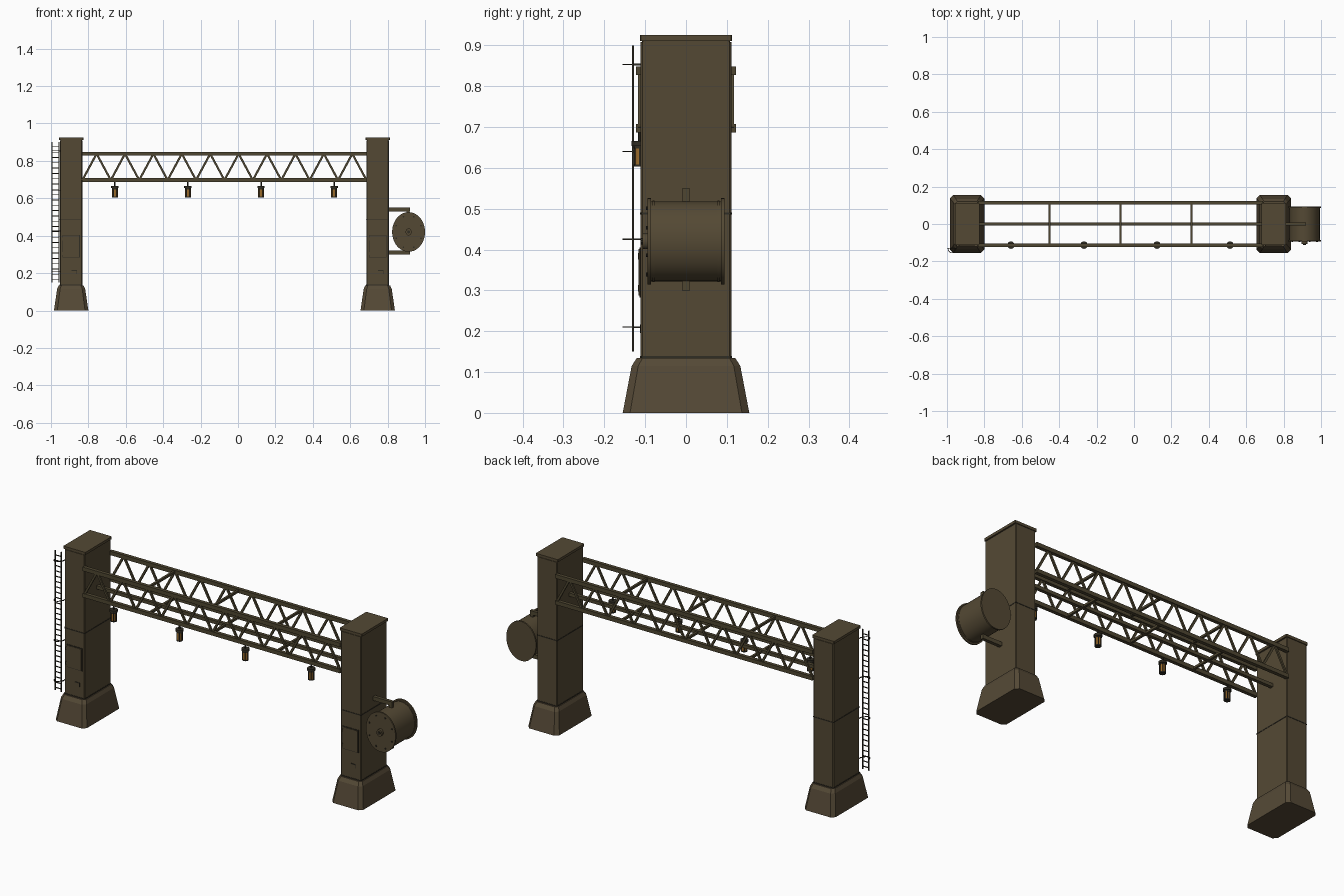
import bpy, bmesh, math
from mathutils import Vector, Matrix

if "Cube" in bpy.data.objects:
    bpy.data.objects.remove(bpy.data.objects["Cube"])


def material(name, rgb):
    m = bpy.data.materials.new(name)
    m.diffuse_color = (*rgb, 1)
    m.use_nodes = True
    m.node_tree.nodes["Principled BSDF"].inputs["Base Color"].default_value = m.diffuse_color
    return m


OLIVE = material("olive_paint", (0.088, 0.066, 0.034))
TRUSS = material("truss_olive", (0.078, 0.062, 0.031))
CONC = material("footing_brown", (0.090, 0.067, 0.037))
DARK = material("dark_metal", (0.030, 0.026, 0.017))
AMBER = material("amber_glass", (0.33, 0.15, 0.025))


def finish(name, bm, mat, smooth=False):
    bmesh.ops.recalc_face_normals(bm, faces=bm.faces[:])
    me = bpy.data.meshes.new(name)
    bm.to_mesh(me)
    bm.free()
    me.materials.append(mat)
    ob = bpy.data.objects.new(name, me)
    bpy.context.collection.objects.link(ob)
    if smooth:
        bpy.ops.object.select_all(action='DESELECT')
        ob.select_set(True)
        bpy.context.view_layer.objects.active = ob
        bpy.ops.object.shade_smooth_by_angle(angle=math.radians(35))
    return ob


def add_box(bm, lo, hi):
    lo, hi = Vector(lo), Vector(hi)
    m = Matrix.Translation((lo + hi) / 2) @ Matrix.Diagonal((*(hi - lo), 1))
    bmesh.ops.create_cube(bm, size=1, matrix=m)


def add_bar(bm, a, b, w, h):
    """Square bar from a to b; w is the width along the world y (or x) side."""
    a, b = Vector(a), Vector(b)
    d = b - a
    z = d.normalized()
    side = Vector((0, 1, 0)) if abs(z.y) < 0.9 else Vector((1, 0, 0))
    x = side.cross(z).normalized()
    y = z.cross(x)
    rot = Matrix((x, y, z)).transposed().to_4x4()
    m = Matrix.Translation((a + b) / 2) @ rot @ Matrix.Diagonal((h, w, d.length, 1))
    bmesh.ops.create_cube(bm, size=1, matrix=m)


def add_cyl(bm, c, r, depth, axis='Z', seg=16, rx=None):
    rot = Matrix.Rotation(math.pi / 2, 4, 'X') if axis == 'Y' else Matrix()
    m = Matrix.Translation(c) @ Matrix.Diagonal(((rx or r) / r, 1, 1, 1)) @ rot
    bmesh.ops.create_cone(bm, cap_ends=True, segments=seg, radius1=r, radius2=r,
                          depth=depth, matrix=m)


def loft(bm, cx, sections):
    """Stack of rectangles with cut corners: (half x, half y, cut, z)."""
    rings = []
    for hx, hy, c, z in sections:
        pts = [(hx, hy - c), (hx - c, hy), (c - hx, hy), (-hx, hy - c),
               (-hx, c - hy), (c - hx, -hy), (hx - c, -hy), (hx, c - hy)]
        rings.append([bm.verts.new((cx + x, y, z)) for x, y in pts])
    for r0, r1 in zip(rings, rings[1:]):
        for i in range(8):
            j = (i + 1) % 8
            bm.faces.new((r0[i], r0[j], r1[j], r1[i]))
    bm.faces.new(rings[0][::-1])
    bm.faces.new(rings[-1])


XL, XR = -0.892, 0.747
for side, cx in (("left", XL), ("right", XR)):
    # tapered footing
    bm = bmesh.new()
    loft(bm, cx, [(0.092, 0.155, 0.018, 0), (0.075, 0.133, 0.016, 0.115),
                  (0.066, 0.120, 0.014, 0.135)])
    finish(side + "_footing", bm, CONC)
    # box column with seam, collar and cap
    bm = bmesh.new()
    loft(bm, cx, [(0.060, 0.111, 0.004, 0.13), (0.060, 0.111, 0.004, 0.908)])
    loft(bm, cx, [(0.065, 0.1125, 0.002, 0.911), (0.065, 0.1125, 0.002, 0.925)])
    loft(bm, cx, [(0.057, 0.108, 0.003, 0.90), (0.057, 0.108, 0.003, 0.915)])
    finish(side + "_column", bm, OLIVE)
    bm = bmesh.new()
    for z in (0.137, 0.488):
        loft(bm, cx, [(0.0615, 0.1125, 0.004, z - 0.0025), (0.0615, 0.1125, 0.004, z + 0.0025)])
    finish(side + "_column_seams", bm, DARK)
    # access door with dark surround, hinges and latch
    bm = bmesh.new()
    add_box(bm, (cx - 0.047, -0.1135, 0.283), (cx + 0.047, -0.110, 0.405))
    add_box(bm, (cx + 0.002, -0.113, 0.212), (cx + 0.032, -0.110, 0.217))
    add_box(bm, (cx + 0.028, -0.113, 0.195), (cx + 0.032, -0.110, 0.217))
    finish(side + "_door_surround", bm, DARK)
    bm = bmesh.new()
    add_box(bm, (cx - 0.043, -0.116, 0.287), (cx + 0.043, -0.110, 0.401))
    for z in (0.305, 0.383):
        add_box(bm, (cx - 0.047, -0.118, z - 0.008), (cx - 0.040, -0.11, z + 0.008))
    finish(side + "_door", bm, OLIVE)

# truss girder between the columns
X0, X1, N = XL + 0.06, XR - 0.06, 10
ZB, ZT, YC = 0.697, 0.838, 0.113
bm = bmesh.new()
for s in (-1, 1):
    for z in (ZB, ZT):
        add_box(bm, (X0 - 0.003, s * YC - 0.0095, z - 0.0105), (X1 + 0.003, s * YC + 0.0095, z + 0.0105))
add_box(bm, (X0, -0.009, ZB - 0.009), (X1, 0.009, ZB + 0.009))
finish("truss_chords", bm, TRUSS)
bm = bmesh.new()
step = (X1 - X0) / N
for s in (-1, 1):
    y = s * YC
    for i in range(N):
        x = X0 + i * step
        add_bar(bm, (x, y, ZB), (x + step / 2, y, ZT), 0.009, 0.011)
        add_bar(bm, (x + step / 2, y, ZT), (x + step, y, ZB), 0.009, 0.011)
finish("truss_diagonals", bm, TRUSS)
bm = bmesh.new()
for k in (1, 2, 3):
    x = X0 + (X1 - X0) * k / 4
    for z in (ZB, ZT):
        add_bar(bm, (x, -YC, z), (x, YC, z), 0.012, 0.012)
finish("truss_cross_members", bm, TRUSS)

# hanging lamps
for i in range(4):
    x, y = -0.658 + 0.3905 * i, -YC
    bm = bmesh.new()
    add_cyl(bm, (x, y, 0.678), 0.004, 0.03, seg=8)
    add_cyl(bm, (x, y, 0.660), 0.020, 0.012)
    add_cyl(bm, (x, y, 0.651), 0.016, 0.008)
    add_cyl(bm, (x, y, 0.606), 0.016, 0.005)
    for k in range(6):
        a = k * math.pi / 3
        px, py = x + 0.0145 * math.cos(a), y + 0.0145 * math.sin(a)
        add_box(bm, (px - 0.002, py - 0.002, 0.606), (px + 0.002, py + 0.002, 0.652))
    finish("lamp_cage_%d" % (i + 1), bm, DARK, True)
    bm = bmesh.new()
    add_cyl(bm, (x, y, 0.629), 0.0135, 0.042)
    finish("lamp_glass_%d" % (i + 1), bm, AMBER, True)

# drum on the right column (slightly oval)
DX, DZ, K = 0.912, 0.420, 0.83
bm = bmesh.new()
add_cyl(bm, (DX, 0, DZ), 0.098, 0.18, 'Y', 40, 0.098 * K)
for s in (-1, 1):
    add_cyl(bm, (DX, s * 0.090, DZ), 0.106, 0.008, 'Y', 40, 0.088)
    add_cyl(bm, (DX, s * 0.080, DZ), 0.100, 0.005, 'Y', 40, 0.100 * K)
add_cyl(bm, (DX, -0.098, DZ), 0.019, 0.018, 'Y', 20, 0.016)
finish("drum", bm, OLIVE, True)
bm = bmesh.new()
add_cyl(bm, (DX, -0.108, DZ), 0.008, 0.006, 'Y', 10)
for k in range(8):
    a = (k + 0.5) * math.pi / 4
    add_cyl(bm, (DX + 0.072 * math.cos(a), -0.095, DZ + 0.088 * math.sin(a)), 0.0045, 0.005, 'Y', 8)
finish("drum_bolts", bm, DARK, True)
bm = bmesh.new()
for z in (0.309, 0.540):
    add_box(bm, (0.800, -0.009, z - 0.0105), (0.920, 0.009, z + 0.0105))
    zi = DZ + math.copysign(0.09, z - DZ)
    add_box(bm, (0.902, -0.008, min(z, zi)), (0.918, 0.008, max(z, zi)))
finish("drum_brackets", bm, TRUSS)

# ladder beside the left column, with small hoops
bm = bmesh.new()
LX0, LX1, LY = -0.994, -0.957, -0.130
for x in (LX0, LX1):
    add_box(bm, (x - 0.0025, LY - 0.0025, 0.15), (x + 0.0025, LY + 0.0025, 0.90))
for i in range(26):
    z = 0.165 + i * 0.0284
    add_box(bm, (LX0, LY - 0.002, z - 0.002), (LX1, LY + 0.002, z + 0.002))
cx, r = (LX0 + LX1) / 2, (LX1 - LX0) / 2
for z in (0.21, 0.425, 0.64, 0.853):
    pts = [(cx + r * math.cos(t * math.pi / 8), LY - 0.024 * math.sin(t * math.pi / 8), z) for t in range(9)]
    for a, b in zip(pts, pts[1:]):
        m = (Vector(a) + Vector(b)) / 2
        add_bar(bm, a, b, 0.003, 0.003)
    # standoff to the column
    add_box(bm, (LX1 - 0.002, LY, z - 0.002), (LX1 + 0.010, LY + 0.003, z + 0.002))
    add_box(bm, (LX1 + 0.007, LY, z - 0.002), (LX1 + 0.010, -0.108, z + 0.002))
finish("ladder", bm, DARK)
